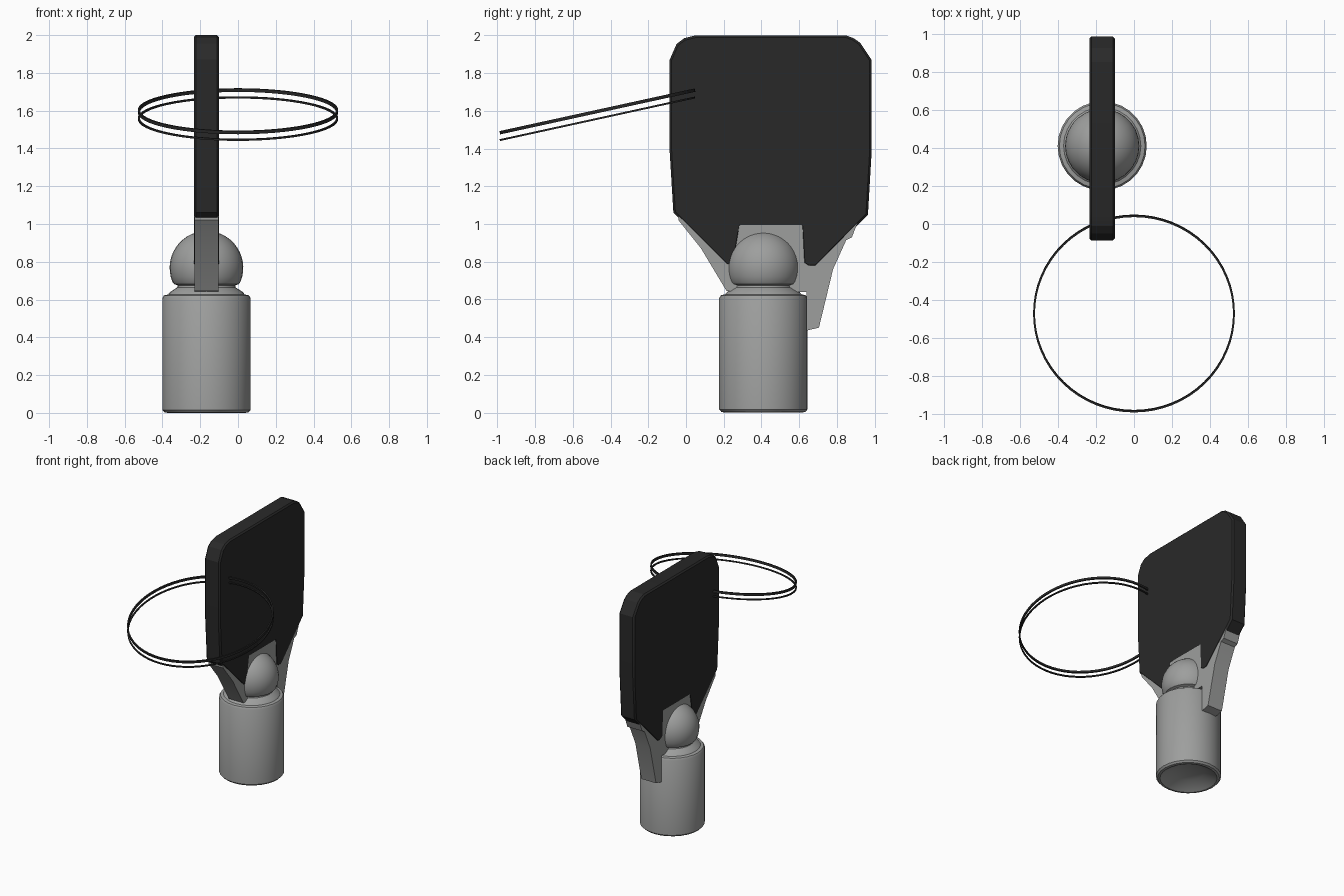
import bpy, bmesh, math
from mathutils import Matrix, Vector

if "Cube" in bpy.data.objects:
    bpy.data.objects.remove(bpy.data.objects["Cube"])

KX, KY = -0.167, 0.41   # axis of the key barrel


def material(name, col):
    m = bpy.data.materials.new(name)
    m.diffuse_color = (*col, 1)
    m.use_nodes = True
    m.node_tree.nodes["Principled BSDF"].inputs["Base Color"].default_value = m.diffuse_color
    return m


black = material("black plastic", (0.022, 0.022, 0.022))
steel = material("grey steel", (0.34, 0.345, 0.34))


def finish(name, bm, mat, angle=35):
    bmesh.ops.recalc_face_normals(bm, faces=bm.faces)
    me = bpy.data.meshes.new(name)
    bm.to_mesh(me)
    bm.free()
    me.materials.append(mat)
    ob = bpy.data.objects.new(name, me)
    bpy.context.collection.objects.link(ob)
    bpy.ops.object.select_all(action='DESELECT')
    ob.select_set(True)
    bpy.context.view_layer.objects.active = ob
    bpy.ops.object.shade_smooth_by_angle(angle=math.radians(angle))
    return ob


def plate(name, pts, half, mat, bevel):
    """Extrude a (y, z) outline along x, centred on the key."""
    bm = bmesh.new()
    f = bm.faces.new([bm.verts.new((KX - half, y, z)) for y, z in pts])
    r = bmesh.ops.extrude_face_region(bm, geom=[f])
    bmesh.ops.translate(bm, vec=(2 * half, 0, 0),
                        verts=[v for v in r['geom'] if isinstance(v, bmesh.types.BMVert)])
    ob = finish(name, bm, mat, 20)
    if bevel:
        mod = ob.modifiers.new("bevel", 'BEVEL')
        mod.width = bevel
        mod.segments = 1
        mod.limit_method = 'ANGLE'
        mod.angle_limit = math.radians(60)
    return ob


def lathe(name, prof, mat, closed=False, sides=28, matrix=Matrix()):
    """Revolve an (r, z) profile about z."""
    bm = bmesh.new()
    rings = []
    for r, z in prof:
        if r < 1e-6:
            rings.append([bm.verts.new((0, 0, z))] * sides)
        else:
            rings.append([bm.verts.new((r * math.cos(2 * math.pi * i / sides),
                                        r * math.sin(2 * math.pi * i / sides), z))
                          for i in range(sides)])
    n = len(rings)
    for k in range(n if closed else n - 1):
        a, b = rings[k], rings[(k + 1) % n]
        for i in range(sides):
            j = (i + 1) % sides
            bm.faces.new(list(dict.fromkeys((a[i], a[j], b[j], b[i]))))
    bmesh.ops.transform(bm, matrix=matrix, verts=bm.verts)
    return finish(name, bm, mat)


# plastic grip with a notch above the ball
grip = [(0.05, 2.0), (-0.01, 1.985), (-0.05, 1.955), (-0.087, 1.87), (-0.087, 1.39),
        (-0.067, 1.06), (0.22, 0.775), (0.26, 0.8), (0.29, 0.985), (0.61, 0.985),
        (0.62, 0.79), (0.65, 0.77), (0.69, 0.772), (0.965, 1.05), (0.985, 1.39),
        (0.985, 1.87), (0.925, 1.96), (0.89, 1.985), (0.85, 2.0)]
plate("grip", grip, 0.067, black, 0.011)

# steel blade inside the grip, with two uneven legs
blade = [(-0.04, 1.05), (-0.04, 1.02), (0.08, 0.87), (0.215, 0.645), (0.26, 0.64),
         (0.64, 0.64), (0.64, 0.435), (0.705, 0.45), (0.78, 0.76), (0.85, 0.915),
         (0.88, 0.93), (0.915, 1.02), (0.915, 1.05)]
plate("blade", blade, 0.0645, steel, 0)

# barrel with dished bottom, collar, neck and ball
at_key = Matrix.Translation((KX, KY, 0))
barrel = [(0, 0.05), (0.112, 0.05), (0.195, 0.005), (0.205, 0.0), (0.222, 0.003),
          (0.234, 0.016), (0.234, 0.608), (0.225, 0.622), (0.203, 0.627),
          (0.192, 0.64), (0.155, 0.664), (0.152, 0.675)]
cz, r = 0.768, 0.195
ball = [(0.172, 0.682)] + [(r * math.cos(math.radians(a)), cz + r * math.sin(math.radians(a)))
                           for a in range(-22, 90, 8)] + [(0, cz + r)]
lathe("barrel_and_ball", barrel + ball, steel, matrix=at_key)

# two tilted key ring coils
tilt = math.atan2(0.225, 1.03)
for name, z, h in (("key_ring_upper", 1.597, 0.009), ("key_ring_lower", 1.558, 0.005)):
    R, w = 0.525, 0.005
    section = [(R - w, -h), (R + w, -h), (R + w, h), (R - w, h)]
    lathe(name, section, black, True, 64,
          Matrix.Translation((0, -0.47, z)) @ Matrix.Rotation(tilt, 4, 'X'))
